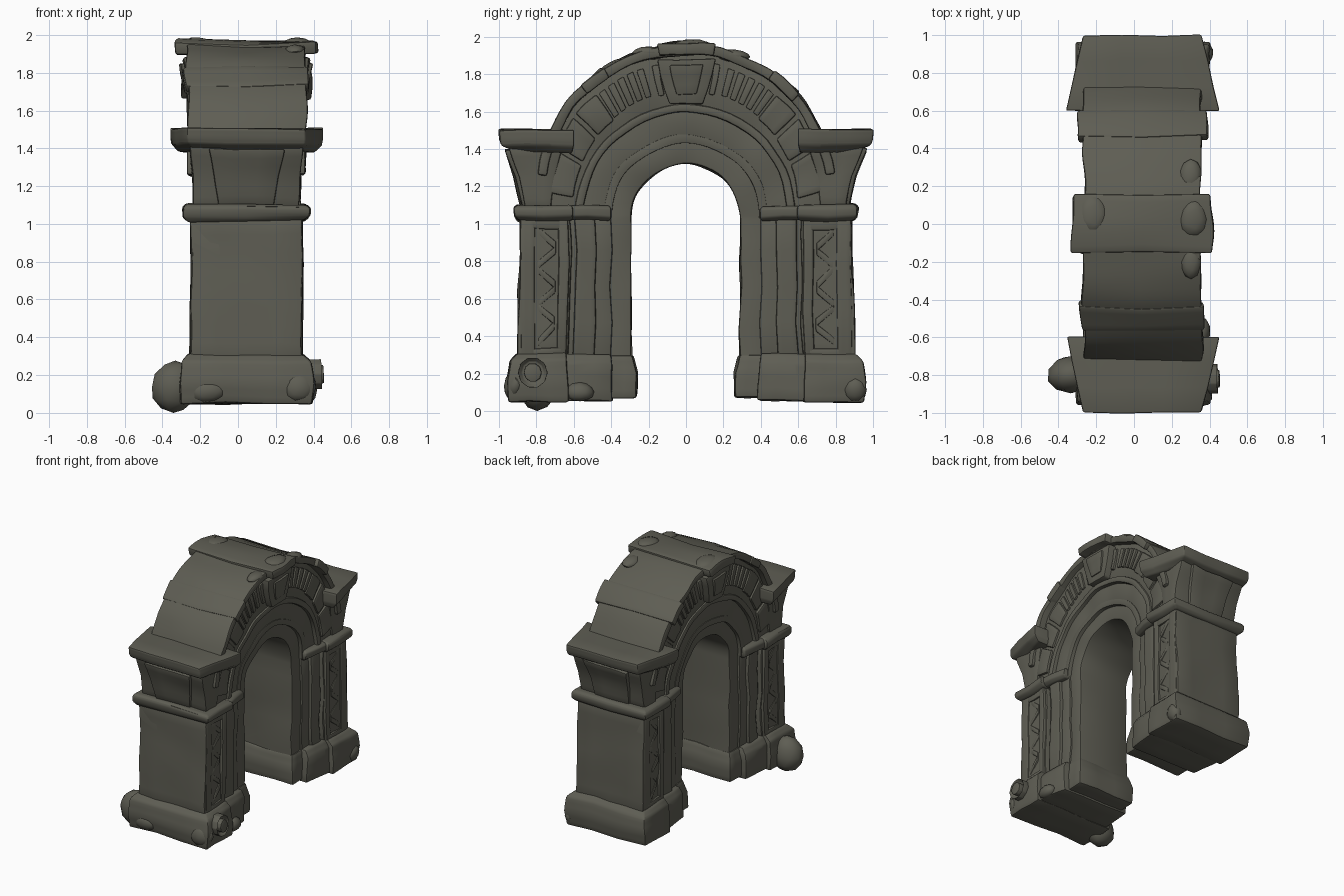
import bpy, bmesh, math
from mathutils import Matrix, noise

if "Cube" in bpy.data.objects:
    bpy.data.objects.remove(bpy.data.objects["Cube"])

CX = 0.045                      # the arch body sits slightly to +x
stone = bpy.data.materials.new("weathered_stone")
stone.diffuse_color = (0.112, 0.11, 0.087, 1)
stone.use_nodes = True
stone.node_tree.nodes["Principled BSDF"].inputs["Base Color"].default_value = stone.diffuse_color


def finish(bm, name, cuts=2, rough=0.014, bevel=0.012):
    """Bevel, roughen and shade a part, then add it to the scene."""
    bmesh.ops.remove_doubles(bm, verts=bm.verts, dist=1e-5)
    bmesh.ops.recalc_face_normals(bm, faces=bm.faces)
    if cuts:
        bmesh.ops.subdivide_edges(bm, edges=bm.edges[:], cuts=cuts, use_grid_fill=True)
    sharp = [e for e in bm.edges if len(e.link_faces) == 2 and e.calc_face_angle() > 0.6]
    if bevel and sharp:
        bmesh.ops.bevel(bm, geom=sharp, offset=bevel, segments=2, profile=0.5,
                        affect='EDGES', clamp_overlap=True)
    for v in bm.verts:
        v.co += noise.noise_vector(v.co * 5.0) * rough
    bmesh.ops.recalc_face_normals(bm, faces=bm.faces)
    me = bpy.data.meshes.new(name)
    bm.to_mesh(me)
    bm.free()
    me.materials.append(stone)
    ob = bpy.data.objects.new(name, me)
    bpy.context.collection.objects.link(ob)
    return ob


def skin(name, rings, **kw):
    """Skin a list of four-point rings and cap both ends."""
    bm = bmesh.new()
    rows = [[bm.verts.new(p) for p in r] for r in rings]
    for a, b in zip(rows, rows[1:]):
        for i in range(4):
            j = (i + 1) % 4
            bm.faces.new((a[i], a[j], b[j], b[i]))
    bm.faces.new(rows[0])
    bm.faces.new(rows[-1])
    return finish(bm, name, **kw)


def loft(name, s, secs, **kw):
    """Stack of sections (z, y_in, y_out, half_in, half_out) on side s."""
    return skin(name, [[(CX - hi, s * yi, z), (CX + hi, s * yi, z),
                        (CX + ho, s * yo, z), (CX - ho, s * yo, z)]
                       for z, yi, yo, hi, ho in secs], **kw)


def block(name, s, y0, y1, z0, z1, h, **kw):
    return loft(name, s, [(z0, y0, y1, h, h), (z1, y0, y1, h, h)], **kw)


def arc(name, ri, ci, ro, co, half, a0=0, a1=180, base=None, step=6, **kw):
    """Rectangular section swept round the arch, with straight legs to base."""
    n = max(2, round((a1 - a0) / step))
    pairs = []
    for i in range(n + 1):
        a = math.radians(a0 + (a1 - a0) * i / n)
        c, s = math.cos(a), math.sin(a)
        pairs.append(((ri * c, ci + ri * s), (ro * c, co + ro * s)))
    if base is not None:
        legs = [base + (ci - base) * k / 4 for k in range(4)]
        pairs = ([((ri, z), (ro, z)) for z in legs] + pairs
                 + [((-ri, z), (-ro, z)) for z in reversed(legs)])
    kw.setdefault("cuts", 1)
    return skin(name, [[(CX - half, *p), (CX + half, *p), (CX + half, *q), (CX - half, *q)]
                       for p, q in pairs], **kw)


def lump(name, loc, scale):
    bm = bmesh.new()
    bmesh.ops.create_icosphere(bm, subdivisions=2, radius=1,
                               matrix=Matrix.Translation(loc) @ Matrix.Diagonal((*scale, 1)))
    return finish(bm, name, cuts=0, bevel=0, rough=0.015)


# stepped arch rings, the innermost running down as the door jambs
arc("jamb_and_inner_arch", 0.29, 1.03, 0.44, 1.03, 0.225, base=0.08)
arc("inner_roll", 0.395, 1.035, 0.44, 1.035, 0.255, base=1.05)
arc("middle_arch", 0.42, 1.04, 0.57, 1.04, 0.25, base=1.05)
arc("outer_roll", 0.545, 1.05, 0.59, 1.05, 0.28, base=1.05)
arc("outer_arch", 0.55, 1.07, 0.79, 1.12, 0.265, base=1.05)

# raised voussoir stones, with carved pleats in the ones beside the keystone
for i, (a0, a1) in enumerate([(4, 21), (23, 36), (38, 50), (76, 79)]):
    for side, (b0, b1) in (("right", (a0, a1)), ("left", (180 - a1, 180 - a0))):
        arc(f"voussoir_{side}_{i}", 0.60, 1.10, 0.745, 1.125, 0.282, b0, b1)
for k in range(5):
    for a in (52.5 + 4.6 * k, 127.5 - 4.6 * k):
        arc("carved_pleat", 0.61, 1.10, 0.74, 1.125, 0.280, a - 1.5, a + 1.5,
            cuts=0, bevel=0.005)

# covering course: a continuous shell with a few wider stones along its edges
arc("cover_shell", 0.755, 1.15, 0.808, 1.15, 0.312, 8, 172, step=5, rough=0.02)
course = [(42, 55, .814, .342), (79, 101, .822, .372), (123, 134, .813, .325)]
for i, (a0, a1, r, h) in enumerate(course):
    arc(f"cover_stone_{i}", 0.755, 1.15, r, 1.15, h, a0, a1, step=5, rough=0.02)
lump("crest_stone_a", (.31, .02, 1.955), (.08, .10, .038))
lump("crest_stone_b", (.30, -.20, 1.915), (.06, .09, .035))
lump("crest_stone_c", (.30, .25, 1.90), (.06, .09, .035))
lump("crest_stone_d", (-.22, .05, 1.95), (.08, .10, .03))

# keystone with raised inner face
loft("keystone", 1, [(1.64, -.09, .09, .315, .315), (1.88, -.155, .155, .335, .335)])
loft("keystone_panel", 1, [(1.69, -.05, .05, .328, .328), (1.85, -.085, .085, .35, .35)],
     bevel=0.008)

for s, side in ((-1, "front"), (1, "back")):
    # plinth, stepping back towards the opening
    loft(side + "_plinth", s, [(.05, .63, .945, .345, .345), (.16, .63, .96, .355, .355),
                               (.27, .63, .945, .345, .345), (.31, .63, .905, .305, .305)])
    loft(side + "_inner_plinth", s, [(.055, .39, .68, .30, .32), (.25, .39, .68, .30, .32),
                                     (.305, .40, .68, .27, .28)])
    loft(side + "_jamb_foot", s, [(.07, .265, .45, .25, .26), (.2, .26, .45, .25, .26),
                                  (.30, .285, .45, .23, .24)])
    # pier: outer pilaster core and inner strip
    loft(side + "_pier", s, [(.28, .62, .905, .275, .295), (.65, .62, .895, .275, .295),
                             (1.04, .62, .885, .275, .295)], cuts=3)
    block(side + "_pier_strip", s, .40, .64, .28, 1.05, .24, cuts=3)
    block(side + "_slim_shaft", s, .485, .595, .28, 1.05, .265, cuts=3)
    # frame round the carved panel
    block(side + "_frame_outer", s, .805, .885, .29, 1.04, .297)
    block(side + "_frame_inner", s, .63, .685, .29, 1.04, .297)
    block(side + "_frame_top", s, .65, .85, .97, 1.04, .296, cuts=1)
    block(side + "_frame_bottom", s, .65, .85, .29, .34, .296, cuts=1)
    # zigzag carving in the panel
    for k in range(6):
        z = .35 + .102 * k
        y0, y1 = (.70, .79) if k % 2 else (.79, .70)
        skin(side + "_leaf_carving",
             [[(CX - .29, s * y0, z), (CX + .29, s * y0, z),
               (CX + .29, s * y0, z + .045), (CX - .29, s * y0, z + .045)],
              [(CX - .29, s * y1, z + .08), (CX + .29, s * y1, z + .08),
               (CX + .29, s * y1, z + .125), (CX - .29, s * y1, z + .125)]],
             cuts=1, bevel=0.008)
    # lower moulding, also stepping back towards the opening
    loft(side + "_lower_moulding", s, [(1.015, .61, .895, .305, .305), (1.04, .60, .915, .335, .335),
                                       (1.085, .60, .92, .335, .335), (1.105, .61, .90, .315, .315)],
         cuts=1)
    loft(side + "_inner_moulding", s, [(1.02, .41, .65, .265, .29), (1.04, .40, .65, .285, .32),
                                       (1.085, .40, .65, .285, .32), (1.10, .41, .65, .27, .30)],
         cuts=1)
    # flared capital and its end bracket
    loft(side + "_capital", s, [(1.09, .72, .86, .28, .28), (1.25, .70, .89, .285, .285),
                                (1.41, .66, .945, .30, .30)])
    loft(side + "_capital_bracket", s, [(1.10, .78, .88, .15, .15), (1.25, .78, .915, .17, .17),
                                        (1.40, .78, .97, .20, .20)])
    # upper cornice, narrowing to its outer end
    loft(side + "_cornice", s, [(1.38, .61, .89, .365, .27), (1.42, .60, .985, .40, .31),
                                (1.45, .60, .995, .405, .315), (1.505, .60, 1.0, .405, .315)],
         rough=0.008)

# fallen boulder and broken stones on the plinths
lump("corner_boulder", (-.335, -.80, .135), (.125, .105, .135))
lump("plinth_stone_a", (-.16, -.93, .11), (.10, .04, .06))
lump("plinth_stone_b", (.32, -.92, .14), (.09, .05, .08))
lump("plinth_stone_c", (.35, -.57, .10), (.05, .08, .05))
lump("plinth_stone_d", (.37, .90, .12), (.05, .06, .07))

# round boss with a rim on the plinth side
for name, r, x0, x1 in (("boss_rim", .082, .36, .445), ("boss_centre", .05, .40, .452)):
    bm = bmesh.new()
    m = Matrix.Translation((.5 * (x0 + x1), -.82, .205)) @ Matrix.Rotation(math.pi / 2, 4, 'Y')
    bmesh.ops.create_cone(bm, cap_ends=True, segments=10, radius1=r, radius2=r,
                          depth=x1 - x0, matrix=m)
    if name == "boss_rim":      # hollow out the rim
        face = max(bm.faces, key=lambda f: f.calc_center_median().x)
        bmesh.ops.inset_region(bm, faces=[face], thickness=.02)
        bmesh.ops.translate(bm, verts=face.verts[:], vec=(-.03, 0, 0))
    finish(bm, name, cuts=0, bevel=.006, rough=.006)

# smooth shading that keeps the stone edges crisp
for ob in bpy.context.collection.objects:
    ob.select_set(True)
    bpy.context.view_layer.objects.active = ob
bpy.ops.object.shade_smooth_by_angle(angle=math.radians(35))
